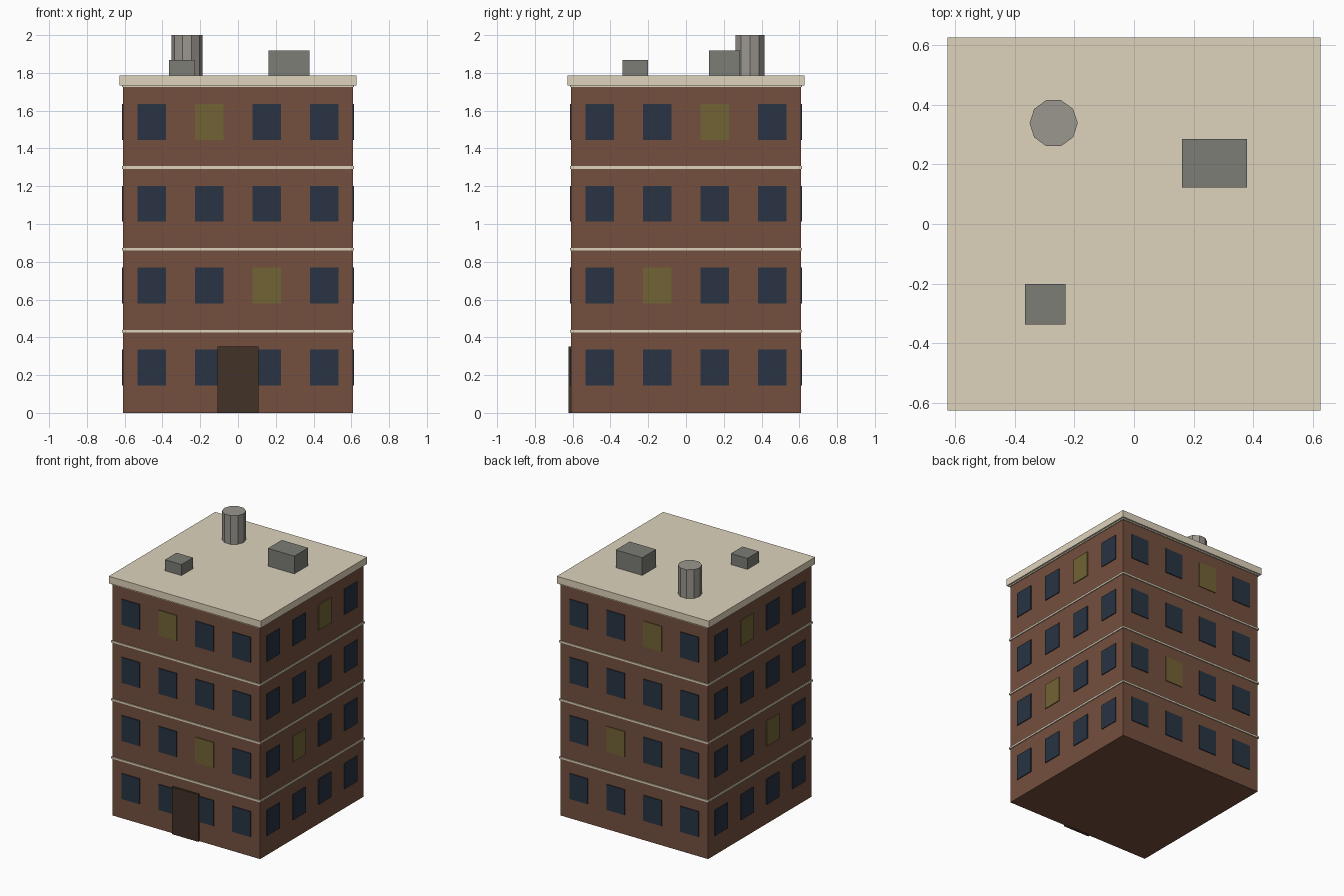
import bpy, math

if "Cube" in bpy.data.objects:
    bpy.data.objects.remove(bpy.data.objects["Cube"])

FLOOR = 0.433            # storey height
HALF = 0.608             # half width of the brick body
COLUMNS = (-0.457, -0.152, 0.152, 0.457)


def material(name, r, g, b):
    m = bpy.data.materials.new(name)
    m.diffuse_color = (r, g, b, 1)
    m.use_nodes = True
    m.node_tree.nodes["Principled BSDF"].inputs["Base Color"].default_value = m.diffuse_color
    return m


BRICK = material("brick", 0.177, 0.080, 0.049)
STONE = material("stone", 0.73, 0.65, 0.50)
GLASS = material("dark_glass", 0.021, 0.033, 0.055)
LIT = material("lit_glass", 0.17, 0.125, 0.035)
WOOD = material("door_wood", 0.055, 0.032, 0.020)
METAL = material("roof_metal", 0.205, 0.205, 0.182)
TANK = material("tank_metal", 0.325, 0.308, 0.275)


def finish(name, mat):
    ob = bpy.context.object
    ob.name = name
    ob.data.materials.append(mat)
    return ob


def box(name, mat, centre, size, angle=0):
    bpy.ops.mesh.primitive_cube_add(size=1, location=centre, rotation=(0, 0, angle))
    ob = finish(name, mat)
    ob.scale = size
    return ob


# Brick body and overhanging flat roof
box("body", BRICK, (0, 0, 2 * FLOOR), (2 * HALF, 2 * HALF, 4 * FLOOR))
box("roof_slab", STONE, (0, 0, 1.76), (1.254, 1.254, 0.052))

# Stone course at the top of every storey
for i in range(1, 5):
    box(f"stone_course_{i}", STONE, (0, 0, i * FLOOR), (1.23, 1.23, 0.014))

# Windows on all four sides; one lit window on the second and top storeys
for side, angle in (("front", 0), ("right", 90), ("back", 180), ("left", 270)):
    a = math.radians(angle)
    for floor in range(4):
        for c, u in enumerate(COLUMNS):
            # lit columns counted left to right as seen from outside
            lit_col = {"front": {1: 2, 3: 1}, "right": {1: 1, 3: 2},
                       "back": {1: 1, 3: 2}, "left": {1: 2, 3: 1}}[side].get(floor)
            d = -HALF
            centre = (u * math.cos(a) - d * math.sin(a),
                      u * math.sin(a) + d * math.cos(a),
                      floor * FLOOR + 0.241)
            box(f"{side}_window_{floor}_{c}", LIT if c == lit_col else GLASS,
                centre, (0.15, 0.012, 0.19), a)

# Entrance door
box("front_door", WOOD, (0, -HALF, 0.176), (0.218, 0.028, 0.352))

# Rooftop equipment
box("large_roof_unit", METAL, (0.270, 0.204, 1.851), (0.218, 0.163, 0.134))
box("small_roof_unit", METAL, (-0.298, -0.269, 1.826), (0.136, 0.136, 0.084))
bpy.ops.mesh.primitive_cylinder_add(vertices=10, radius=0.081, depth=0.216,
                                    location=(-0.270, 0.339, 1.892),
                                    rotation=(0, 0, math.pi / 2))
finish("water_tank", TANK)
